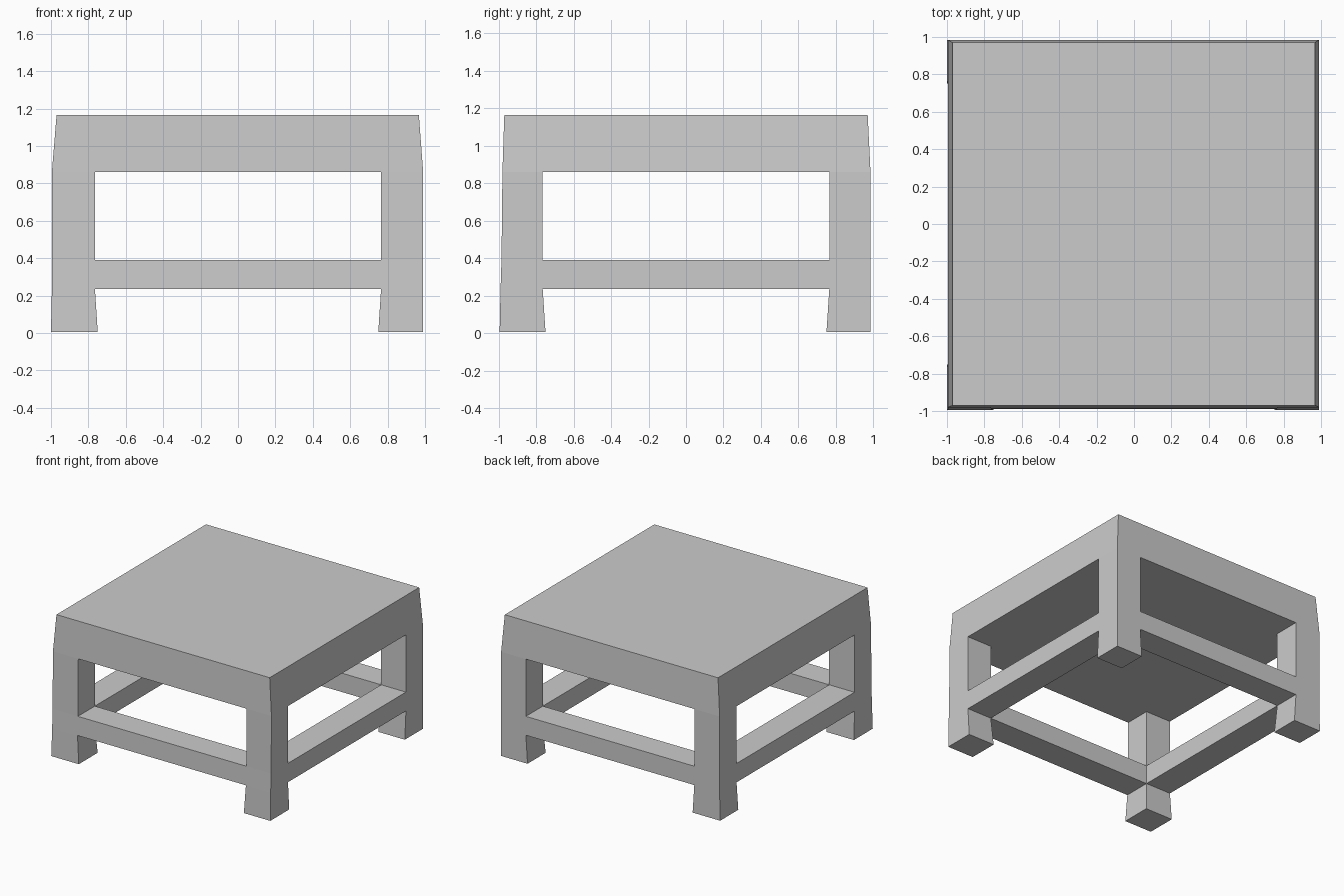
import bpy
import bmesh
from itertools import product

if "Cube" in bpy.data.objects:
    bpy.data.objects.remove(bpy.data.objects["Cube"], do_unlink=True)

grey = bpy.data.materials.new("plain grey")
grey.use_nodes = True
grey.diffuse_color = (0.6, 0.6, 0.6, 1)
grey.node_tree.nodes["Principled BSDF"].inputs["Base Color"].default_value = (0.6, 0.6, 0.6, 1)

# Levels: height, outer edges (left -x, right +x, front, back), leg inner edge
LEVELS = [
    (0.005, -1.0, 0.99, -0.995, 0.985, 0.75),
    (0.235, -0.995, 0.99, -0.99, 0.985, 0.765),
    (0.39, -0.995, 0.99, -0.985, 0.985, 0.765),
    (0.86, -0.995, 0.99, -0.98, 0.985, 0.765),
    (1.165, -0.97, 0.967, -0.97, 0.97, 0.765),
]


def corner_cell(i, j):
    return i != 1 and j != 1


def ring_cell(i, j):
    return (i, j) != (1, 1)


def every_cell(i, j):
    return True


# Layers from the floor up: feet, rails, legs, tabletop
LAYERS = [corner_cell, ring_cell, corner_cell, every_cell]


def solid(i, j, k):
    return 0 <= i < 3 and 0 <= j < 3 and 0 <= k < 4 and LAYERS[k](i, j)


bm = bmesh.new()
verts = {}


def vert(key):
    if key not in verts:
        i, j, k = key
        z, x0, x1, y0, y1, inner = LEVELS[k]
        verts[key] = bm.verts.new(((x0, -inner, inner, x1)[i], (y0, -inner, inner, y1)[j], z))
    return verts[key]


# Skin every boundary between solid and empty cells
for cell in product(range(3), range(3), range(4)):
    if not solid(*cell):
        continue
    for axis, side in product(range(3), (0, 1)):
        neighbour = list(cell)
        neighbour[axis] += 2 * side - 1
        if solid(*neighbour):
            continue
        u, v = [a for a in range(3) if a != axis]
        ring = []
        for du, dv in ((0, 0), (1, 0), (1, 1), (0, 1)):
            key = list(cell)
            key[axis] += side
            key[u] += du
            key[v] += dv
            ring.append(vert(tuple(key)))
        bm.faces.new(ring)

bmesh.ops.recalc_face_normals(bm, faces=bm.faces)

mesh = bpy.data.meshes.new("low_table")
bm.to_mesh(mesh)
bm.free()
mesh.materials.append(grey)
bpy.context.collection.objects.link(bpy.data.objects.new("low_table", mesh))
